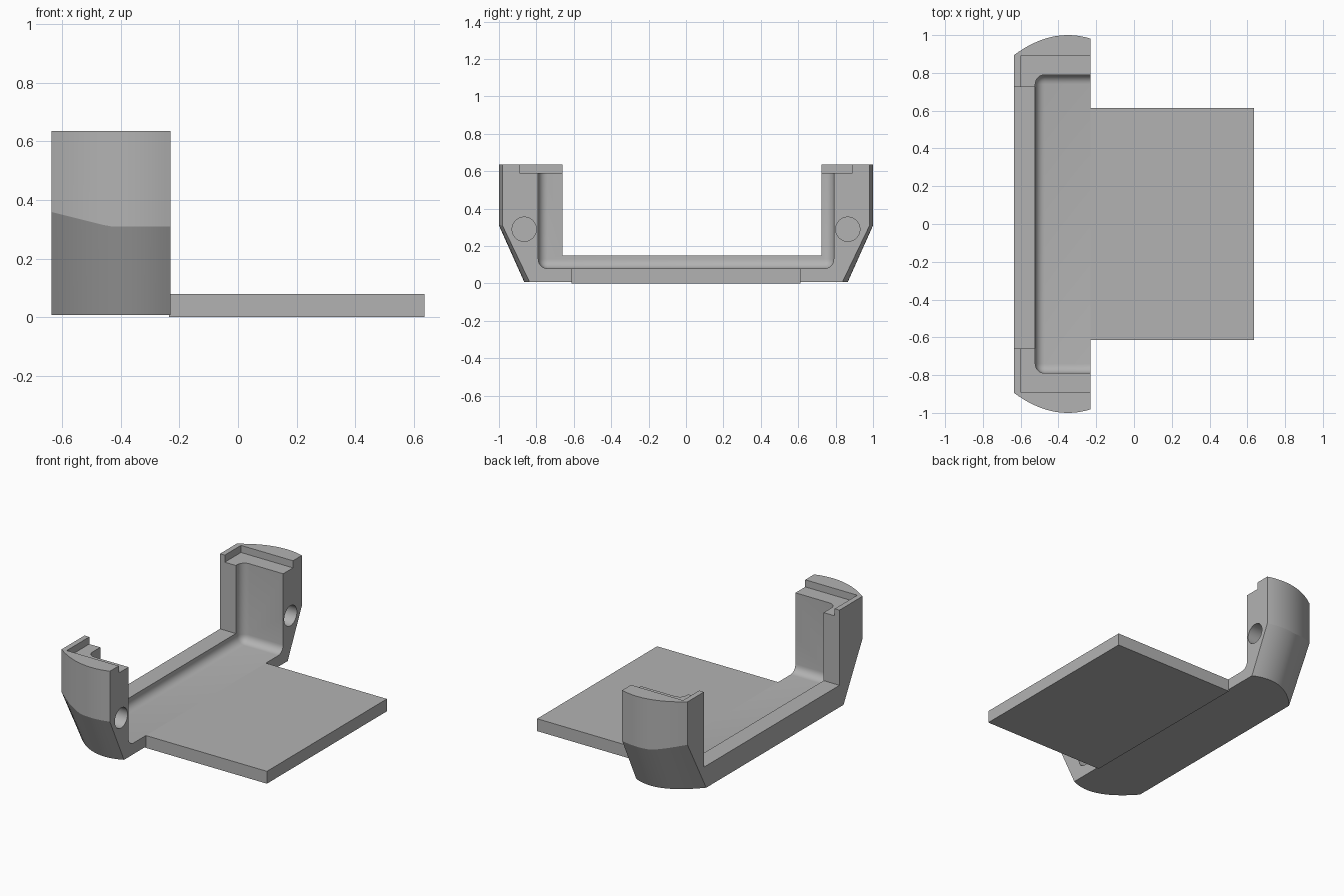
import bpy, bmesh, math
from mathutils import Matrix, Vector

if "Cube" in bpy.data.objects:
    bpy.data.objects.remove(bpy.data.objects["Cube"])

grey = bpy.data.materials.new("plain grey")
grey.diffuse_color = (0.45, 0.45, 0.45, 1)
grey.use_nodes = True
grey.node_tree.nodes["Principled BSDF"].inputs["Base Color"].default_value = grey.diffuse_color


def finish(name, bm):
    bmesh.ops.recalc_face_normals(bm, faces=bm.faces)
    mesh = bpy.data.meshes.new(name)
    bm.to_mesh(mesh)
    bm.free()
    mesh.materials.append(grey)
    obj = bpy.data.objects.new(name, mesh)
    bpy.context.collection.objects.link(obj)
    return obj


def box(name, lo, hi, bevel=0):
    bm = bmesh.new()
    bmesh.ops.create_cube(bm, size=1)
    lo, hi = Vector(lo), Vector(hi)
    for v in bm.verts:
        v.co = (lo + hi) / 2 + v.co * (hi - lo)
    if bevel:
        bmesh.ops.bevel(bm, geom=bm.edges[:], offset=bevel, segments=6,
                        profile=0.5, affect='EDGES')
    return finish(name, bm)


def hole(name, y):
    bm = bmesh.new()
    bmesh.ops.create_cone(bm, cap_ends=True, segments=32, radius1=0.065,
                          radius2=0.065, depth=0.4,
                          matrix=Matrix.Translation((-0.3, y, 0.29))
                          @ Matrix.Rotation(math.pi / 2, 4, 'Y'))
    return finish(name, bm)


# Cradle body: bowed ends that taper in towards the base
X0, X1, N = -0.636, -0.23, 16
xs = [X0 + (X1 - X0) * i / N for i in range(N + 1)]


def ring(peak, curve, height):
    half = [(x, peak - curve * (x + 0.35) ** 2, height(x)) for x in xs]
    return half + [(x, -y, z) for x, y, z in reversed(half)]


levels = [ring(0.865, 2.0, lambda x: 0.008),
          ring(1.0, 1.3, lambda x: 0.31 + 0.25 * max(0, -0.44 - x)),
          ring(1.0, 1.3, lambda x: 0.636)]
bm = bmesh.new()
rows = [[bm.verts.new(p) for p in r] for r in levels]
for a, b in zip(rows, rows[1:]):
    for i in range(len(a)):
        j = (i + 1) % len(a)
        bm.faces.new((a[i], a[j], b[j], b[i]))
bm.faces.new(rows[0])
bm.faces.new(rows[-1])
body = finish("cradle_body", bm)

# Cutters: filleted tray, gap over the rear wall, top ledges, screw holes
cutters = [box("tray_cutter", (-0.523, -0.79, 0.08), (0.3, 0.79, 1.2), 0.05),
           box("gap_cutter", (-0.9, -0.66, 0.15), (-0.4, 0.725, 1.0)),
           box("ledge_cutter", (-0.602, -0.89, 0.59), (0.1, 0.89, 0.9)),
           hole("hole_cutter_left", -0.865),
           hole("hole_cutter_right", 0.865)]
bpy.context.view_layer.objects.active = body
for c in cutters:
    m = body.modifiers.new("cut", 'BOOLEAN')
    m.operation, m.solver, m.object = 'DIFFERENCE', 'EXACT', c
    bpy.ops.object.modifier_apply(modifier=m.name)
    bpy.data.objects.remove(c)

# Flat support plate
box("base_plate", (X1 - 0.005, -0.613, 0), (0.636, 0.613, 0.08))

bpy.ops.object.select_all(action='DESELECT')
body.select_set(True)
bpy.ops.object.shade_smooth_by_angle(angle=math.radians(22))
